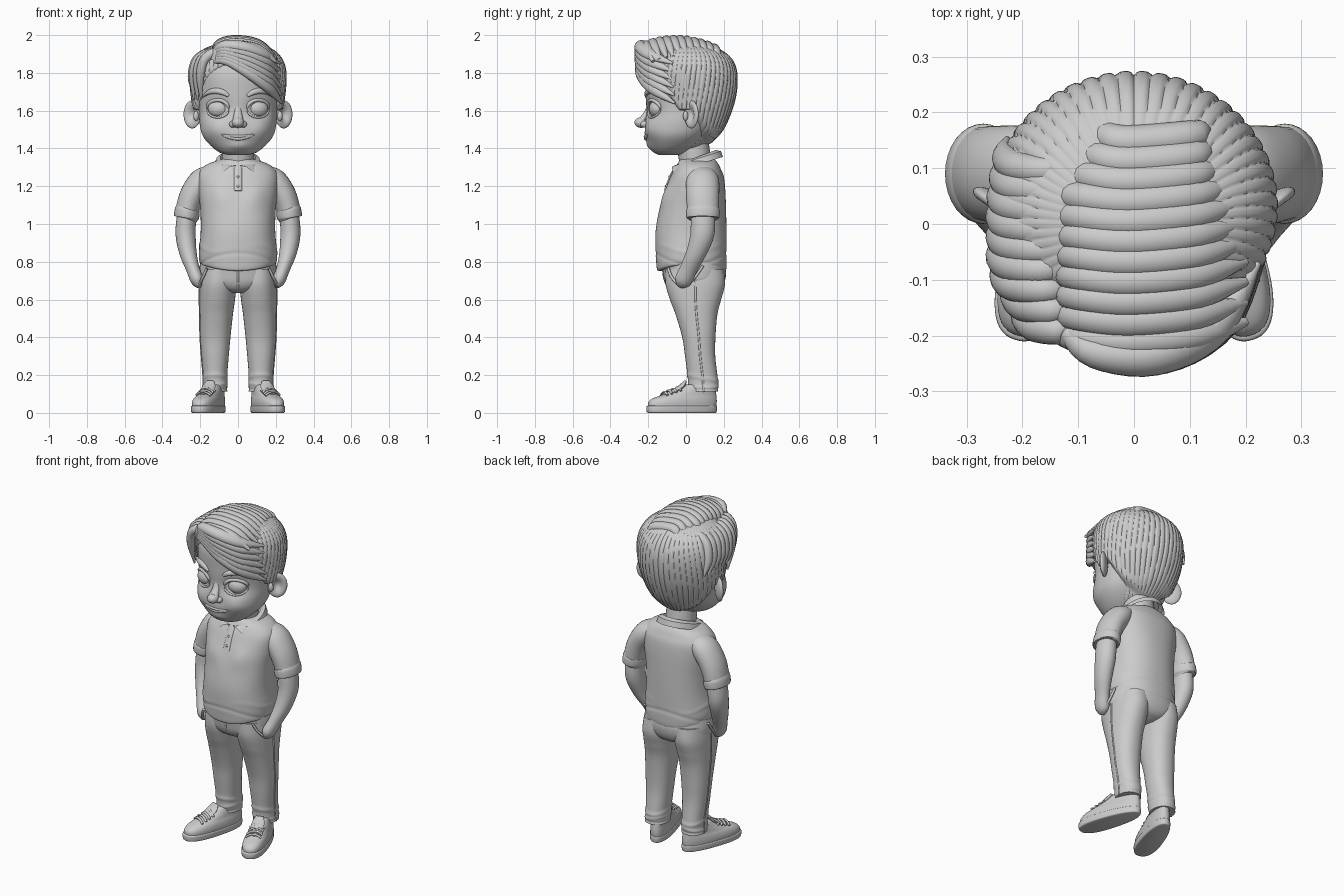
import bpy, bmesh
from math import sin, cos, pi, exp, radians
from mathutils import Vector, Matrix
from mathutils.bvhtree import BVHTree

def finish(name, bm, mirror=False, angle=50):
    bmesh.ops.recalc_face_normals(bm, faces=bm.faces[:])
    tree = BVHTree.FromBMesh(bm)
    me = bpy.data.meshes.new(name)
    bm.to_mesh(me)
    bm.free()
    me.shade_smooth()
    me.set_sharp_from_angle(angle=radians(angle))
    ob = bpy.data.objects.new(name, me)
    bpy.context.collection.objects.link(ob)
    if mirror:
        ob.modifiers.new("mirror", 'MIRROR').use_mirror_merge = False
    return tree

def spline(rows, m):
    """Catmull-Rom through tuples of any length."""
    out, end = [], len(rows) - 1
    for k in range(m + 1):
        u = k / m * end
        i = min(int(u), end - 1)
        t = u - i
        a, b, c, d = (rows[min(max(j, 0), end)] for j in (i - 1, i, i + 1, i + 2))
        out.append([q + .5 * t * (r - p + t * (2*p - 5*q + 4*r - s + t * (3*(q - r) + s - p)))
                    for p, q, r, s in zip(a, b, c, d)])
    return out

def skin(name, rings, mirror=False):
    bm = bmesh.new()
    vs = [[bm.verts.new(p) for p in r] for r in rings]
    n = len(vs[0])
    for a, b in zip(vs, vs[1:]):
        for i in range(n):
            bm.faces.new((a[i], a[(i+1) % n], b[(i+1) % n], b[i]))
    bm.faces.new(vs[0][::-1])
    bm.faces.new(vs[-1])
    return finish(name, bm, mirror)

def loft(name, rows, e=2.0, n=64, m=48, fn=None, mirror=False):
    """Stack of superellipses; a row is (z, centre x, half width, front y, back y)."""
    rings = []
    for z, cx, rx, y0, y1 in spline(rows, m):
        ring = []
        for i in range(n):
            a = 2 * pi * i / n
            s, c = sin(a), cos(a)
            sx = abs(s) ** (2/e) * (1 if s > 0 else -1)
            sy = abs(c) ** (2/e) * (1 if c > 0 else -1)
            v = Vector((cx + rx*sx, (y0+y1)/2 - (y1-y0)/2*sy, z))
            ring.append(fn(v, a) if fn else v)
        rings.append(ring)
    return skin(name, rings, mirror)

def sweep(name, pts, w, t, centre, mirror=False, n=14, m=20):
    """Oval section along a path: w is the half width, t the half thickness away from centre."""
    rows = spline([tuple(p) for p in pts], m)
    ws, ts = ([r[0] for r in spline([(x,) for x in q], m)] for q in (w, t))
    P = [Vector(r) for r in rows]
    rings = []
    for k, p in enumerate(P):
        T = (P[min(k+1, m)] - P[max(k-1, 0)]).normalized()
        N = p - Vector(centre)
        N = (N - T * N.dot(T)).normalized()
        B = T.cross(N)
        rings.append([p + B*ws[k]*cos(2*pi*i/n) + N*ts[k]*sin(2*pi*i/n) for i in range(n)])
    return skin(name, rings, mirror)

def ball(name, loc, scale, rot=0, mirror=False, fn=None, axis='Z'):
    bm = bmesh.new()
    bmesh.ops.create_uvsphere(bm, u_segments=32, v_segments=20, radius=1)
    if fn:
        for v in bm.verts:
            fn(v.co)
    bm.transform(Matrix.Translation(loc) @ Matrix.Rotation(radians(rot), 4, axis) @ Matrix.Diagonal((*scale, 1)))
    return finish(name, bm, mirror)

def gauss(*d):
    return exp(-sum(q*q for q in d))

def snap(tree, x, z, lift=0.0):
    p = tree.ray_cast(Vector((x, -1, z)), Vector((0, 1, 0)))[0]
    return (x, p.y - lift, z)

# Head with eye sockets, cheeks and brow
def face(v, a):
    if v.y < -.02:
        x = abs(v.x)
        v.y += .022*gauss((x-.105)/.055, (v.z-1.61)/.045) - .014*gauss((x-.13)/.06, (v.z-1.5)/.05)
        v.y -= .012*gauss(v.x/.06, (v.z-1.41)/.025) + .008*gauss(v.x/.08, (v.z-1.465)/.04)
    return v
head = loft("head", [(1.365, 0, .05, -.14, -.03), (1.38, 0, .1, -.17, .01), (1.42, 0, .15, -.195, .07),
    (1.47, 0, .188, -.21, .12), (1.53, 0, .203, -.215, .16), (1.6, 0, .207, -.21, .19), (1.7, 0, .213, -.215, .21),
    (1.8, 0, .21, -.215, .21), (1.88, 0, .17, -.18, .19), (1.93, 0, .1, -.1, .1)], 2.15, 128, 80, face)
sweep("neck", [(0, .06, 1.27), (0, .045, 1.36), (0, .03, 1.46)], [.085]*3, [.085]*3, (0, -9, 1.4), n=32)

# Face features
HC = (0, .02, 1.62)
ball("eye", (.107, -.158, 1.61), (.053, .036, .044), 16, True)
for nm, s in (("upper_eyelid", 1), ("lower_eyelid", -1)):
    arc = [snap(head, .107 - .058*cos(a*pi/6), 1.61 + s*.046*sin(a*pi/6), .002) for a in range(7)]
    r = .010 if s > 0 else .006
    sweep(nm, arc, [.003, r, r, r, r, r, .003], [.003, r, r, r, r, r, .003], HC, True)
sweep("eyebrow", [snap(head, x, z, .004) for x, z in ((.05, 1.678), (.08, 1.697), (.12, 1.705), (.16, 1.695), (.192, 1.668))],
      [.008, .015, .016, .012, .003], [.006, .012, .012, .01, .003], HC, True)
sweep("nose_bridge", [(0, -.195, 1.64), (0, -.208, 1.59), (0, -.235, 1.545)], [.012, .02, .03], [.008, .014, .02], HC)
ball("nose_tip", (0, -.237, 1.537), (.032, .036, .028))
ball("nostril", (.028, -.219, 1.528), (.019, .023, .018), 0, True)
for nm, dz, r in (("upper_lip", .006, .007), ("lower_lip", -.007, .009)):
    sweep(nm, [snap(head, x, 1.458 + dz*(1-abs(x)/.1) + 2.2*x*x, .0) for x in (-.088, -.05, 0, .05, .088)],
          [.002, r, r, r, .002], [.002, r*.9, r, r*.9, .002], HC)
def concha(c):
    if c.y < 0:
        r2 = c.x*c.x + c.z*c.z
        c.y = -.9*max(0, 1-r2)**.5 + 1.5*gauss(c.x/.5, c.z/.55)
ball("ear", (.243, .028, 1.58), (.056, .022, .074), 38, True, concha)
ball("ear_lobe_fold", (.222, -.002, 1.572), (.014, .014, .026), 38, True)

# Hair cap: combed grooves, tucked into the head outside the hairline
def comb(v, a):
    line = .05 + (1.6-v.z)*.45 if v.z < 1.6 else -.04 - (v.z-1.6)*.7
    k = min(max((v.y-line)/.035 + .5, 0), 1)
    k = k*k*(3-2*k)
    f = (.82 + .18*k) * (1 - .028*(1-abs(sin(a*27 + 5*sin(v.z*5)*sin(a))))**2)
    v.x *= f
    v.y *= f
    return v
loft("hair_cap", [(1.4, 0, .1, -.05, .11), (1.44, 0, .15, -.12, .148), (1.5, 0, .197, -.16, .2), (1.6, 0, .236, -.19, .245),
    (1.7, 0, .253, -.2, .27), (1.8, 0, .257, -.21, .272), (1.87, 0, .238, -.2, .247), (1.92, 0, .192, -.16, .19),
    (1.95, 0, .12, -.1, .11), (1.96, 0, .02, -.02, .02)], 2.0, 324, 70, comb)

# Swept top locks running across from the parting
for i in range(11):
    y = -.2 + .036*i
    xl = -.125 + max(0, y-.05)*.45
    xr = .2 - max(0, y-.03)*.8
    zt = 1.974 - .045*((y+.04)/.2)**2
    sweep("top_lock", [(xl, y, zt-.08), (xl+.025, y-.003, zt-.022), (-.01, y-.012, zt), (.11, y, zt-.022), (xr, y+.025, zt-.085)],
          [.02, .027, .029, .027, .008], [.02, .026, .027, .026, .008], (0, 0, 1.6))

# Fringe fanning from the parting to the right temple
low = [(-.125, -.2, 1.865), (-.05, -.232, 1.862), (.06, -.237, 1.8), (.165, -.178, 1.72), (.232, -.06, 1.64)]
high = [(-.12, -.195, 1.92), (-.07, -.232, 1.945), (.04, -.24, 1.935), (.15, -.185, 1.895), (.222, -.07, 1.85)]
for i in range(6):
    k = i/5
    sweep("fringe_lock", [Vector(a).lerp(Vector(b), k) for a, b in zip(low, high)],
          [.016, .028, .034, .032, .006], [.015, .026, .028, .024, .006], HC)

# Locks falling to the left of the parting
for i in range(9):
    y = -.185 + .036*i
    s = 1 - 1.6*max(0, y)**1.5 - 2.2*max(0, -y-.1)
    sweep("side_lock", [(-.122, y, 1.89), (-.165*s, y-.006, 1.905), (-.222*s, y, 1.865), (-.246*s, y+.02, 1.78),
                        (-.24*s, y+.05, 1.7 - .04*(y < -.1))],
          [.018, .025, .027, .025, .005], [.018, .024, .024, .02, .005], (0, 0, 1.65))

# Polo shirt with hem, chest and folds
def shirt(v, a):
    w = max(0, min(1, (.92-v.z)/.14))
    v.z += w*.035*(v.x/.2)**2
    if v.y < 0:
        v.y -= .012*gauss((abs(v.x)-.09)/.06, (v.z-1.15)/.06)
    g = 1 - .02*gauss((v.z-.815-.03*cos(2*a))/.007) + .012*gauss((v.z-.87-.02*sin(3*a))/.012)*abs(sin(a))
    v.x *= g
    v.y = .03 + (v.y-.03)*g
    return v
torso = loft("polo_shirt", [(.752, 0, .185, -.135, .2), (.757, 0, .202, -.152, .212), (.8, 0, .207, -.158, .215),
    (.87, 0, .204, -.162, .214), (.97, 0, .197, -.16, .214), (1.08, 0, .2, -.14, .212), (1.18, 0, .212, -.108, .208),
    (1.25, 0, .214, -.082, .2), (1.29, 0, .195, -.062, .185), (1.32, 0, .155, -.045, .17), (1.345, 0, .08, -.03, .15)],
    2.3, 80, 80, shirt)
AC = (0, .09, 1.0)
sweep("sleeve", [(.14, .088, 1.262), (.19, .088, 1.228), (.238, .088, 1.16), (.264, .09, 1.09), (.272, .09, 1.035)],
      [.07, .087, .088, .085, .083], [.05, .068, .067, .063, .061], AC, True, 32)
sweep("sleeve_cuff", [(.266, .09, 1.082), (.268, .09, 1.074), (.273, .09, 1.036), (.274, .09, 1.03)],
      [.08, .089, .088, .078], [.058, .066, .066, .056], AC, True, 32)

# Collar, placket and buttons
bm = bmesh.new()
rows = []
for i in range(25):
    k = i/24
    a, b = radians(5 + 175*k), radians(38 + 142*k)
    up = (.094*sin(a), .047 - .112*cos(a), 1.35 - .042*cos(a))
    lo = (.128*sin(b), .047 - .148*cos(b), 1.31 - .045*cos(b))
    mid = [(p+q)/2 + d for p, q, d in zip(up, lo, (.006*sin(a), -.008*cos(a), .012))]
    rows.append([bm.verts.new(p) for p in (up, mid, lo)])
for p, q in zip(rows, rows[1:]):
    for j in (0, 1):
        bm.faces.new((p[j], q[j], q[j+1], p[j+1]))
bmesh.ops.solidify(bm, geom=bm.faces[:], thickness=.014)
finish("collar", bm, True)
sweep("placket", [snap(torso, 0, z, .001) for z in (1.3, 1.26, 1.22, 1.175)], [.02]*4, [.006]*4, (0, .1, 1.2))
for z in (1.25, 1.2):
    ball("button", snap(torso, 0, z, .007), (.007, .004, .007))

# Arms with hands tucked into the pockets
sweep("arm", [(.262, .09, 1.1), (.274, .09, 1.02), (.277, .085, .94), (.265, .055, .85), (.24, .015, .765), (.215, -.015, .7), (.2, -.03, .67)],
      [.06, .064, .063, .053, .046, .045, .02], [.05, .052, .053, .046, .036, .034, .015], AC, True, 28, 36)

# Trousers
leg = [(.112, .122, .066, .02, .17), (.15, .121, .064, .012, .17), (.2, .121, .064, .008, .166), (.3, .121, .072, -.005, .155),
       (.4, .12, .08, -.02, .156), (.52, .115, .088, -.055, .166), (.6, .11, .094, -.085, .186), (.68, .105, .098, -.108, .206),
       (.76, .1, .095, -.11, .2)]
def creases(v, a):
    g = 1 + .05*gauss((v.z-.185-.015*cos(a))/.012) + .04*gauss((v.z-.145+.012*sin(a))/.01) - .03*gauss((v.z-.125)/.005)
    v.x = .121 + (v.x-.121)*g
    v.y = .09 + (v.y-.09)*g
    return v
loft("trouser_leg", leg, 2.2, 48, 90, creases, True)
loft("trouser_seat", [(.635, 0, .05, -.05, .14), (.655, 0, .13, -.09, .18), (.69, 0, .195, -.112, .203), (.74, 0, .205, -.122, .212),
     (.8, 0, .2, -.13, .205)], 2.3)
sweep("trouser_side_seam", [(cx+rx, (y0+y1)/2, z) for z, cx, rx, y0, y1 in leg], [.005]*9, [.004]*9, (0, .08, .4), True, 8, 30)
sweep("pocket_edge", [(.165, -.095, .765), (.19, -.07, .71), (.212, -.02, .672), (.218, .04, .71), (.212, .09, .78)],
      [.007]*5, [.008]*5, (0, .03, .75), True)
sweep("fly_seam", [(.0, -.122, .76), (.0, -.115, .71), (0, -.095, .66)], [.006]*3, [.005]*3, (0, .05, .7))

# Shoes, toes turned outward
turn = Matrix.Translation((.12, .08, 0)) @ Matrix.Rotation(radians(18), 4, 'Z')
def shoe_last(v, a):
    v.x *= 1 - .65*(v.y+.12)
    return turn @ v
loft("shoe_sole", [(0, 0, .058, -.292, .078), (.004, 0, .064, -.299, .084), (.018, 0, .066, -.302, .087),
     (.034, 0, .066, -.301, .087), (.038, 0, .06, -.295, .082)], 2.4, 64, 16, shoe_last, True)
upper = loft("shoe_upper", [(.03, 0, .062, -.293, .082), (.055, 0, .063, -.291, .085), (.076, 0, .06, -.268, .085),
     (.095, 0, .054, -.215, .083), (.12, 0, .05, -.14, .08), (.145, 0, .045, -.095, .078), (.15, 0, .035, -.08, .06)],
     2.4, 64, 40, shoe_last, True)
sweep("shoe_tongue", [turn @ Vector(p) for p in ((0, -.2, .09), (0, -.15, .115), (0, -.11, .14), (0, -.088, .168))],
      [.025, .034, .036, .022], [.012]*3 + [.006], (.12, .1, 0), True)
for y in (-.13, -.155, -.18, -.205):
    pts = []
    for x in (-.042, -.02, 0, .02, .042):
        p = turn @ Vector((x, y + .1*x, 1))
        hit = upper.ray_cast(p, Vector((0, 0, -1)))[0]
        pts.append((p.x, p.y, hit.z + .012*(1 - (x/.06)**2)))
    sweep("shoe_lace", pts, [.007]*5, [.006]*5, (.15, 0, -.3), True, 8, 10)
